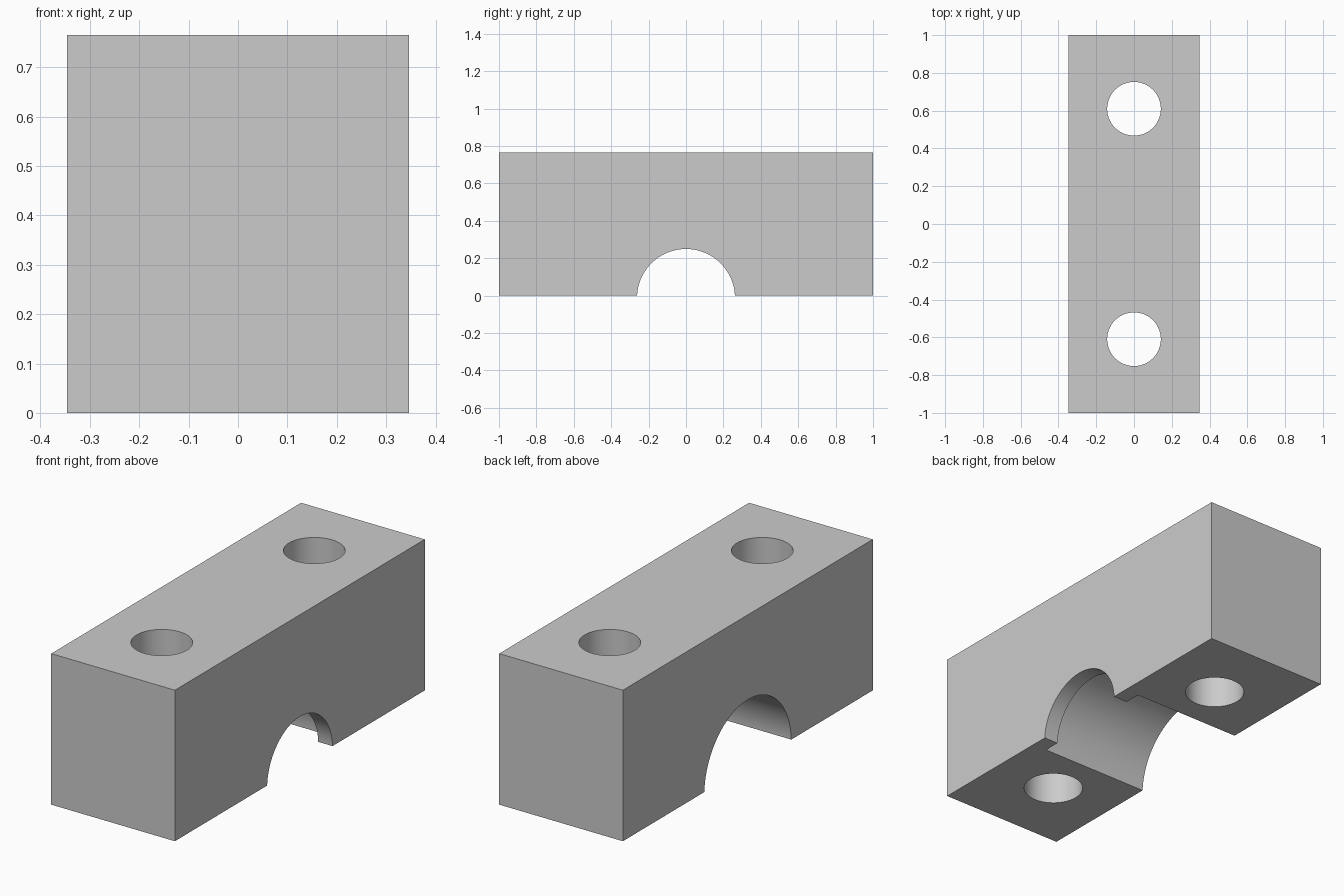
import bpy
from math import pi

if "Cube" in bpy.data.objects:
    bpy.data.objects.remove(bpy.data.objects["Cube"], do_unlink=True)

WIDTH, LENGTH, HEIGHT = 0.693, 2.0, 0.765
BORE_Z = -0.013      # bore axis sits just below the base
LIP = 0.08           # thickness of the narrower lip on the +x side
FAR = 0.6            # cutters start well outside the block

grey = bpy.data.materials.new("machined grey")
grey.use_nodes = True
colour = (0.6, 0.6, 0.6, 1)
grey.diffuse_color = colour
grey.node_tree.nodes["Principled BSDF"].inputs["Base Color"].default_value = colour


def cylinder_cutter(name, radius, depth, location, along_x=False):
    bpy.ops.mesh.primitive_cylinder_add(
        vertices=96, radius=radius, depth=depth, location=location,
        rotation=(0, pi / 2 if along_x else 0, 0))
    cutter = bpy.context.object
    cutter.name = name
    cutter.data.materials.append(grey)
    cutter.hide_render = True
    return cutter


# Solid clamp block
bpy.ops.mesh.primitive_cube_add(size=1, location=(0, 0, HEIGHT / 2))
block = bpy.context.object
block.name = "clamp_block"
block.scale = (WIDTH, LENGTH, HEIGHT)
bpy.ops.object.transform_apply(location=True, rotation=False, scale=True)
block.data.materials.append(grey)

# Stepped half bore: wide from the -x side, narrow through the lip
wide_end = WIDTH / 2 - LIP
cutters = [
    cylinder_cutter("wide_bore_cutter", 0.348, wide_end + FAR,
                    ((wide_end - FAR) / 2, 0, BORE_Z), True),
    cylinder_cutter("lip_bore_cutter", 0.262, 2 * FAR, (0, 0, BORE_Z), True),
]

# Vertical bolt holes
for side, y in (("front", -0.61), ("back", 0.61)):
    cutters.append(cylinder_cutter(side + "_bolt_hole_cutter", 0.142, 2, (0, y, HEIGHT / 2)))

# Cut the block, then discard the cutters
bpy.context.view_layer.objects.active = block
for cutter in cutters:
    cut = block.modifiers.new(cutter.name, 'BOOLEAN')
    cut.operation = 'DIFFERENCE'
    cut.solver = 'EXACT'
    cut.object = cutter
    bpy.ops.object.modifier_apply(modifier=cut.name)
    bpy.data.objects.remove(cutter, do_unlink=True)

bpy.ops.object.select_all(action='DESELECT')
block.select_set(True)
bpy.ops.object.shade_smooth_by_angle(angle=pi / 6)
